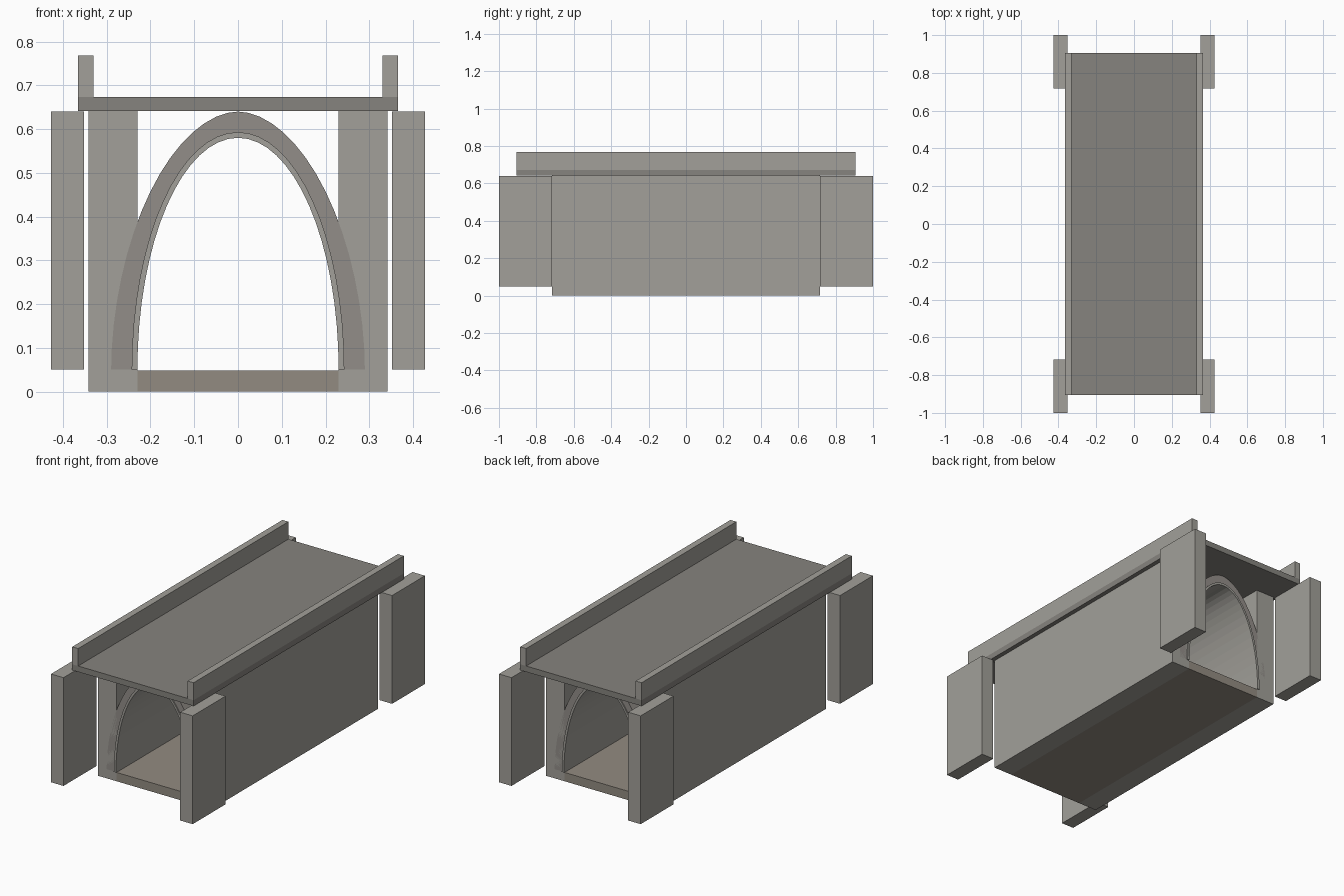
import bpy, bmesh, math

if "Cube" in bpy.data.objects:
    bpy.data.objects.remove(bpy.data.objects["Cube"])


def material(name, rgb):
    m = bpy.data.materials.new(name)
    m.diffuse_color = (*rgb, 1)
    m.use_nodes = True
    m.node_tree.nodes["Principled BSDF"].inputs["Base Color"].default_value = m.diffuse_color
    return m


CONCRETE = material("concrete", (0.36, 0.35, 0.32))
ARCH = material("arch_stone", (0.29, 0.27, 0.25))
DECK = material("deck_grey", (0.24, 0.23, 0.21))
FLOOR = material("floor_tan", (0.29, 0.26, 0.22))


def finish(name, bm, mat):
    bmesh.ops.recalc_face_normals(bm, faces=bm.faces)
    me = bpy.data.meshes.new(name)
    bm.to_mesh(me)
    bm.free()
    me.materials.append(mat)
    ob = bpy.data.objects.new(name, me)
    bpy.context.collection.objects.link(ob)
    return ob


def box(name, x, y, z, mat):
    """Box from (min, max) pairs."""
    bm = bmesh.new()
    bmesh.ops.create_cube(bm, size=1)
    for v in bm.verts:
        v.co = [lo + (hi - lo) * (c + 0.5) for c, (lo, hi) in zip(v.co, (x, y, z))]
    return finish(name, bm, mat)


def curve_points(a, h, power, n=32):
    """Arch curve springing at z = 0.05, half width a, rise h."""
    pts = []
    for i in range(n + 1):
        t = math.pi * i / n
        c, s = math.cos(t), max(math.sin(t), 0)
        pts.append((math.copysign(abs(c) ** (2 / power), c) * a,
                    0.05 + h * s ** (2 / power)))
    return pts


def vault(name, inner, outer, half_len, mat):
    """Band between two arch curves, extruded along y."""
    bm = bmesh.new()
    rows = []
    for pts in (inner, outer):
        rows.append([bm.verts.new((x, -half_len, z)) for x, z in pts])
    a, b = rows
    faces = [bm.faces.new((a[i], a[i + 1], b[i + 1], b[i])) for i in range(len(a) - 1)]
    ext = bmesh.ops.extrude_face_region(bm, geom=faces, use_keep_orig=True)
    moved = [g for g in ext["geom"] if isinstance(g, bmesh.types.BMVert)]
    bmesh.ops.translate(bm, verts=moved, vec=(0, 2 * half_len, 0))
    return finish(name, bm, mat)


L = 0.717  # half length of the tunnel body

# Tunnel floor, arch and slightly proud inner lining
box("floor_slab", (-0.23, 0.23), (-L, L), (0, 0.048), FLOOR)
lining_outer = curve_points(0.243, 0.543, 2)
vault("arch_vault", lining_outer, curve_points(0.29, 0.59, 1.87), L, ARCH)
vault("arch_lining", curve_points(0.23, 0.53, 2), lining_outer, L + 0.006, CONCRETE)

# Road deck
box("road_deck", (-0.366, 0.366), (-0.905, 0.905), (0.641, 0.673), DECK)

# Side walls, parapets and the four wing walls
for s, side in ((-1, "left"), (1, "right")):
    def span(lo, hi):
        return tuple(sorted((s * lo, s * hi)))
    box(f"side_wall_{side}", span(0.23, 0.342), (-L, L), (0, 0.641), CONCRETE)
    box(f"parapet_{side}", span(0.33, 0.366), (-0.905, 0.905), (0.673, 0.768), CONCRETE)
    for y, end in (((-1.0, -L), "front"), ((L, 1.0), "back")):
        box(f"wing_wall_{end}_{side}", span(0.352, 0.427), y, (0.05, 0.64), CONCRETE)
